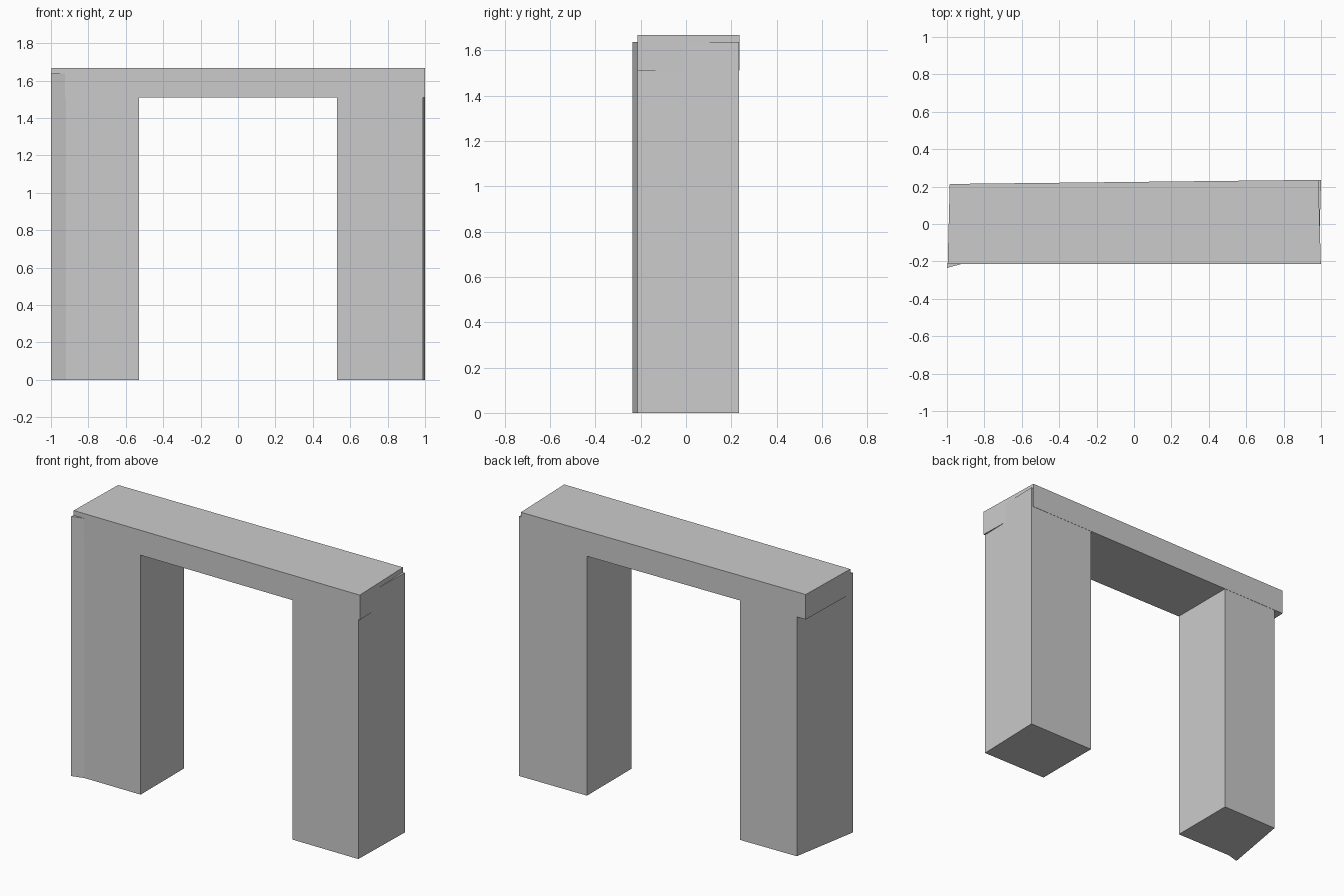
import bpy
import bmesh

cube = bpy.data.objects.get("Cube")
if cube:
    bpy.data.objects.remove(cube, do_unlink=True)

# One plain stone colour
stone = bpy.data.materials.new("stone_grey")
stone.use_nodes = True
stone.diffuse_color = (0.6, 0.6, 0.6, 1)
stone.node_tree.nodes["Principled BSDF"].inputs["Base Color"].default_value = (0.6, 0.6, 0.6, 1)


def slab(name, footprint, bottom, top):
    """Extrude a counter-clockwise footprint upward into a flat-sided block."""
    bm = bmesh.new()
    base = bm.faces.new([bm.verts.new((x, y, bottom)) for x, y in footprint])
    raised = bmesh.ops.extrude_face_region(bm, geom=[base])["geom"]
    verts = [v for v in raised if isinstance(v, bmesh.types.BMVert)]
    bmesh.ops.translate(bm, verts=verts, vec=(0, 0, top - bottom))
    bmesh.ops.recalc_face_normals(bm, faces=bm.faces)
    mesh = bpy.data.meshes.new(name)
    bm.to_mesh(mesh)
    bm.free()
    mesh.materials.append(stone)
    obj = bpy.data.objects.new(name, mesh)
    bpy.context.collection.objects.link(obj)
    return obj


LEG_TOP, BEAM_BOTTOM, BEAM_TOP = 1.637, 1.51, 1.667
INNER, FRONT = 0.53, -0.213

# Right leg: its outer end is twisted, with a small flare at the front corner
slab("right_leg", [(-1, -0.235), (-0.92, FRONT), (-INNER, FRONT),
                   (-INNER, 0.218), (-0.922, 0.213)], 0, LEG_TOP)

# Left leg: almost square, its outer side widening slightly to the back
slab("left_leg", [(INNER, FRONT), (0.988, FRONT), (1, 0.234),
                  (INNER, 0.23)], 0, LEG_TOP)

# Beam lying over both legs, slightly deeper at the left end
slab("beam", [(-0.996, FRONT - 0.001), (0.999, FRONT - 0.001), (0.986, 0.236),
              (-0.985, 0.214)], BEAM_BOTTOM, BEAM_TOP)
